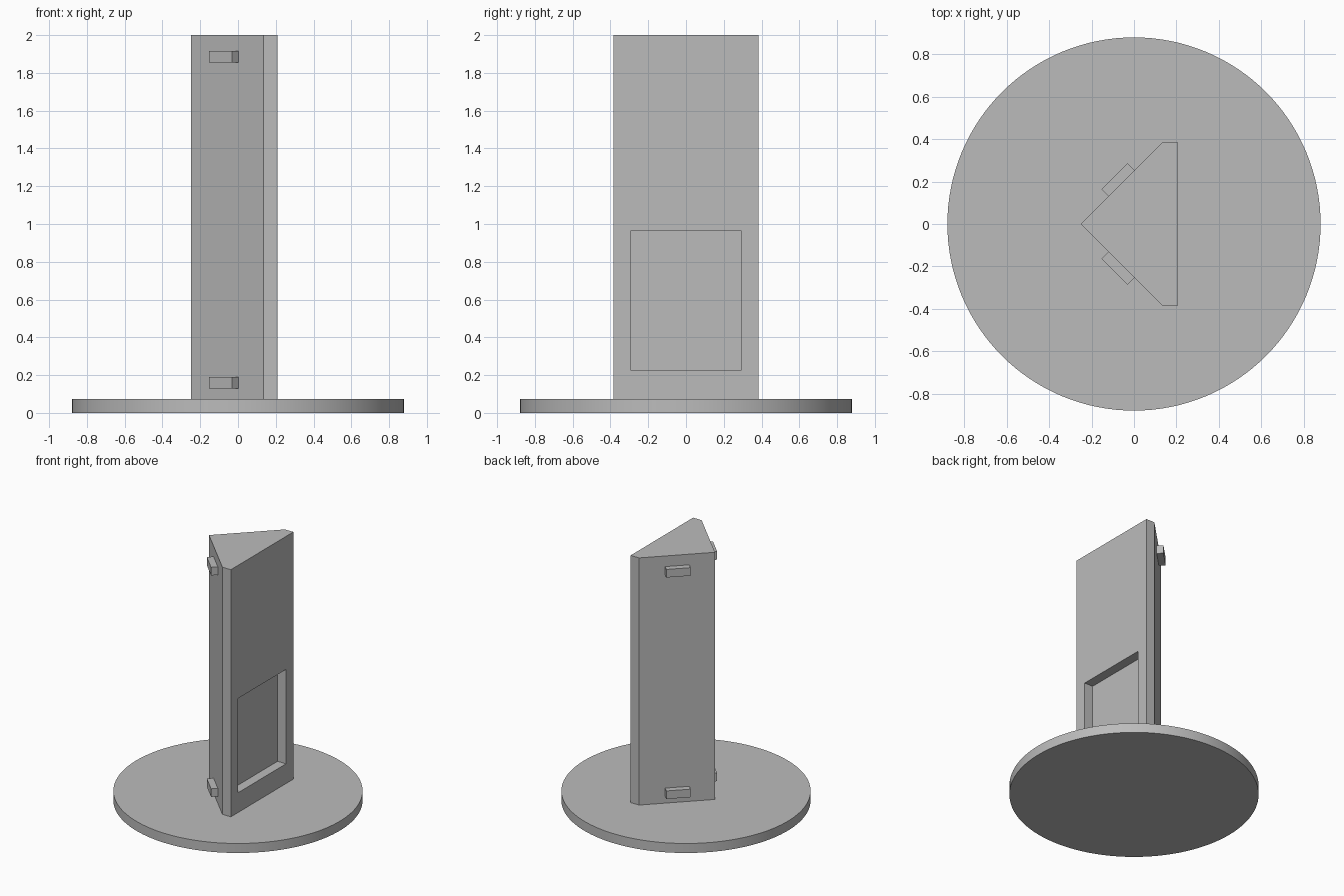
import bpy
import bmesh
from math import cos, sin, tau

cube = bpy.data.objects.get("Cube")
if cube:
    bpy.data.objects.remove(cube, do_unlink=True)

grey = bpy.data.materials.new("plain grey")
grey.use_nodes = True
grey.diffuse_color = (0.5, 0.5, 0.5, 1)
grey.node_tree.nodes["Principled BSDF"].inputs["Base Color"].default_value = grey.diffuse_color


def prism(name, outline, bottom, top):
    """Extrude a flat outline upwards into a closed solid."""
    bm = bmesh.new()
    base = bm.faces.new([bm.verts.new((x, y, bottom)) for x, y in outline])
    extruded = bmesh.ops.extrude_face_region(bm, geom=[base])["geom"]
    for v in extruded:
        if isinstance(v, bmesh.types.BMVert):
            v.co.z = top
    bmesh.ops.recalc_face_normals(bm, faces=bm.faces)
    mesh = bpy.data.meshes.new(name)
    bm.to_mesh(mesh)
    bm.free()
    mesh.materials.append(grey)
    obj = bpy.data.objects.new(name, mesh)
    bpy.context.collection.objects.link(obj)
    return obj


def activate(obj):
    bpy.ops.object.select_all(action='DESELECT')
    obj.select_set(True)
    bpy.context.view_layer.objects.active = obj


BASE_TOP = 0.074
APEX_X, BACK_X, HALF_Y = -0.25, 0.208, 0.385

# Round base plate
steps = 128
circle = [(0.88 * cos(tau * i / steps), 0.88 * sin(tau * i / steps)) for i in range(steps)]
base_plate = prism("base_plate", circle, 0, BASE_TOP)
activate(base_plate)
bpy.ops.object.shade_smooth_by_angle()

# Wedge-shaped column with clipped side corners
shoulder_x = APEX_X + HALF_Y
column = prism("column", [(APEX_X, 0), (shoulder_x, -HALF_Y), (BACK_X, -HALF_Y),
                          (BACK_X, HALF_Y), (shoulder_x, HALF_Y)], BASE_TOP, 2)

# Rectangular recess in the wide face
cutter = prism("recess_cutter", [(BACK_X - 0.073, -0.294), (BACK_X + 0.1, -0.294),
                                 (BACK_X + 0.1, 0.294), (BACK_X - 0.073, 0.294)], 0.228, 0.963)
cutter.hide_render = True
cut = column.modifiers.new("recess", 'BOOLEAN')
cut.operation = 'DIFFERENCE'
cut.solver = 'EXACT'
cut.object = cutter
activate(column)
bpy.ops.object.modifier_apply(modifier=cut.name)
bpy.data.objects.remove(cutter, do_unlink=True)

# Small tabs near the top and bottom of both slanted faces
near, far, out = 0.13, 0.253, 0.034
for side, sign in (("right", 1), ("left", -1)):
    sign = -sign
    outline = [(APEX_X + near, sign * near), (APEX_X + far, sign * far),
               (APEX_X + far - out, sign * (far + out)),
               (APEX_X + near - out, sign * (near + out))]
    for level, bottom in (("lower", 0.128), ("upper", 1.854)):
        prism(f"{level}_{side}_tab", outline, bottom, bottom + 0.063)
